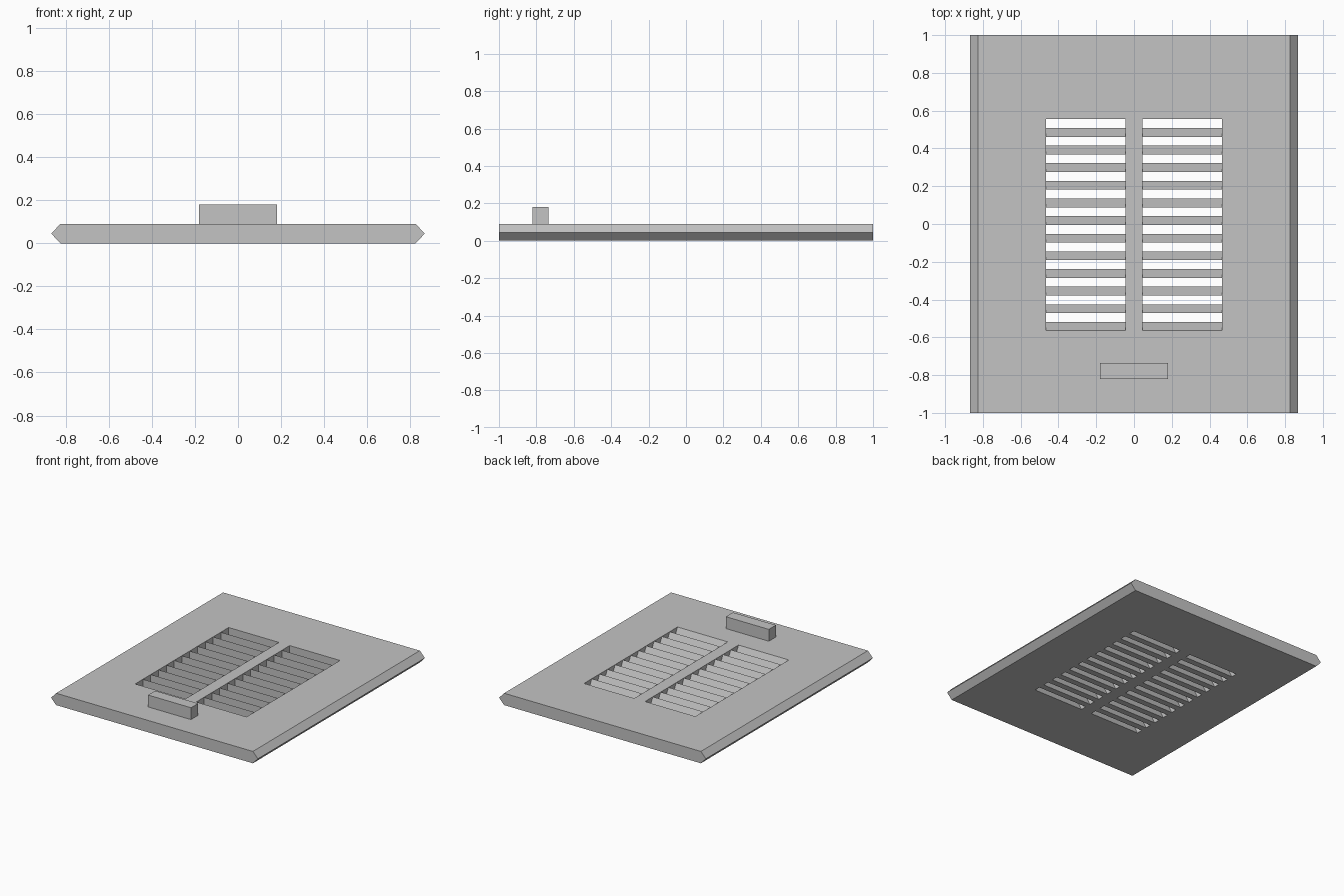
import bpy
import bmesh
from mathutils import Vector

cube = bpy.data.objects.get("Cube")
if cube:
    bpy.data.objects.remove(cube, do_unlink=True)

THICK = 0.09                      # panel thickness
OPEN_X = (0.045, 0.467)           # one vent opening, mirrored to the other side
OPEN_Y = (-0.565, 0.555)
SLATS = 12
PITCH = (OPEN_Y[1] - OPEN_Y[0]) / SLATS

grey = bpy.data.materials.new("grey")
grey.use_nodes = True
grey.diffuse_color = (0.55, 0.55, 0.55, 1)
grey.node_tree.nodes["Principled BSDF"].inputs["Base Color"].default_value = grey.diffuse_color


def prism(name, points, offset):
    """Extrude a closed outline of 3D points along an offset."""
    bm = bmesh.new()
    face = bm.faces.new([bm.verts.new(p) for p in points])
    ext = bmesh.ops.extrude_face_region(bm, geom=[face])
    verts = [g for g in ext["geom"] if isinstance(g, bmesh.types.BMVert)]
    bmesh.ops.translate(bm, verts=verts, vec=Vector(offset))
    bmesh.ops.recalc_face_normals(bm, faces=bm.faces)
    mesh = bpy.data.meshes.new(name)
    bm.to_mesh(mesh)
    bm.free()
    mesh.materials.append(grey)
    obj = bpy.data.objects.new(name, mesh)
    bpy.context.collection.objects.link(obj)
    return obj


def box(name, x, y, z):
    outline = [(x[0], y[0], z[0]), (x[1], y[0], z[0]), (x[1], y[1], z[0]), (x[0], y[1], z[0])]
    return prism(name, outline, (0, 0, z[1] - z[0]))


# Panel with pointed long edges
half = [(0.825, 0), (0.867, THICK / 2), (0.825, THICK)]
outline = half + [(-x, z) for x, z in reversed(half)]
panel = prism("panel", [(x, -1, z) for x, z in outline], (0, 2, 0))

# Two vent openings cut through the panel
for side, sign in (("left", 1), ("right", -1)):
    xs = sorted(sign * x for x in OPEN_X)
    cutter = box(side + "_vent_cutter", xs, OPEN_Y, (-0.1, 0.2))
    cutter.hide_render = True
    cutter.hide_viewport = True
    cut = panel.modifiers.new(side + "_vent", 'BOOLEAN')
    cut.operation = 'DIFFERENCE'
    cut.solver = 'EXACT'
    cut.object = cutter

# Apply the cuts and drop the cutters
bpy.context.view_layer.update()
cut_mesh = bpy.data.meshes.new_from_object(
    panel.evaluated_get(bpy.context.evaluated_depsgraph_get()))
panel.modifiers.clear()
panel.data = cut_mesh
for side in ("left", "right"):
    bpy.data.objects.remove(bpy.data.objects[side + "_vent_cutter"], do_unlink=True)

# Wedge slats: upright in front, sloping down to the back
for side, sign in (("left", 1), ("right", -1)):
    for i in range(SLATS):
        y = OPEN_Y[0] + i * PITCH
        wedge = [(y, 0), (y + PITCH / 2, 0), (y, THICK)]
        prism(f"{side}_slat_{i + 1}", [(sign * OPEN_X[0], a, z) for a, z in wedge],
              (sign * (OPEN_X[1] - OPEN_X[0]), 0, 0))

# Handle block near the front edge
box("handle", (-0.18, 0.18), (-0.82, -0.735), (THICK, 0.18))
